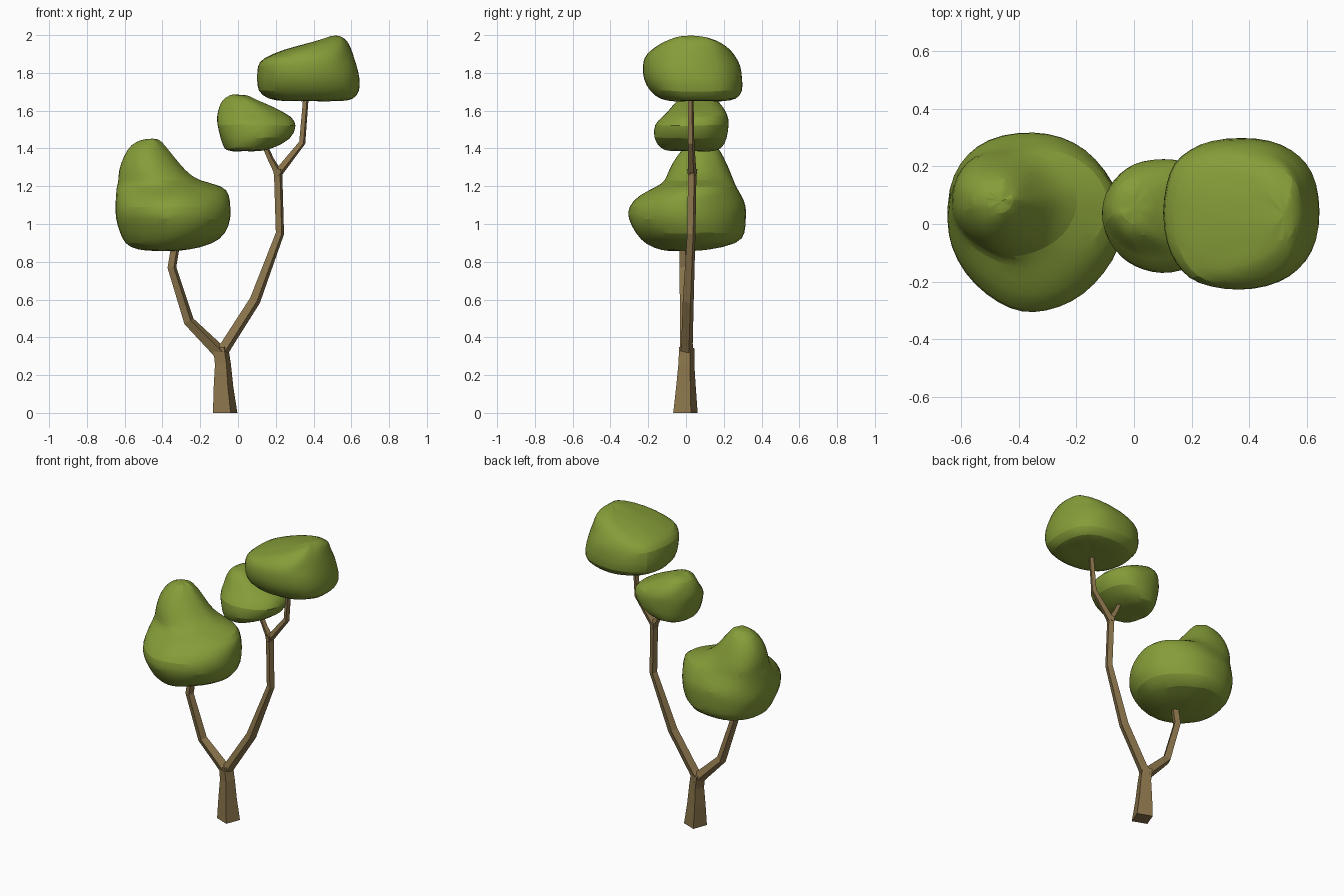
import bpy, bmesh, math, random
from mathutils import Vector

random.seed(4)


def material(name, rgb):
    m = bpy.data.materials.new(name)
    m.diffuse_color = (*rgb, 1)
    return m


LEAF = material("leaf_green", (0.235, 0.335, 0.04))
BARK = material("bark_brown", (0.255, 0.175, 0.07))


def finish(bm, name, mat):
    bmesh.ops.recalc_face_normals(bm, faces=bm.faces)
    me = bpy.data.meshes.new(name)
    bm.to_mesh(me)
    bm.free()
    me.materials.append(mat)
    ob = bpy.data.objects.new(name, me)
    bpy.context.collection.objects.link(ob)
    return ob


def skin_rings(bm, rings):
    for a, b in zip(rings, rings[1:]):
        n = len(a)
        for i in range(n):
            bm.faces.new((a[i], a[(i + 1) % n], b[(i + 1) % n], b[i]))


def limb(name, path):
    """Four-sided tapering limb through (x, y, z, width) points."""
    bm = bmesh.new()
    pts = [Vector(p[:3]) for p in path]
    ref = Vector((math.cos(math.radians(-21)), math.sin(math.radians(-21)), 0))
    rings = []
    for i, p in enumerate(pts):
        t = Vector((0, 0, 0))
        if i > 0:
            t += (p - pts[i - 1]).normalized()
        if i < len(pts) - 1:
            t += (pts[i + 1] - p).normalized()
        t = Vector((0, 0, 1)) if i == 0 and p.z == 0 else t.normalized()
        u = (ref - t * ref.dot(t)).normalized()
        v = t.cross(u)
        h = path[i][3] / 2
        rings.append([bm.verts.new(p + u * h * a + v * h * b)
                      for a, b in ((1, 1), (-1, 1), (-1, -1), (1, -1))])
    skin_rings(bm, rings)
    bm.faces.new(rings[0])
    bm.faces.new(rings[-1])
    return finish(bm, name, BARK)


def foliage(name, bottom, sections, top, power, jitter=0.006, n=20):
    """Lumpy crown lofted through (z, x0, x1, y0, y1) sections;
    power is the squareness of each plan quadrant."""
    bm = bmesh.new()
    rings = []
    for z, x0, x1, y0, y1 in sections:
        ring = []
        for i in range(n):
            a = 2 * math.pi * i / n
            c, s = math.cos(a), math.sin(a)
            e = 2 / power[int(4 * i / n)]
            x = (x0 + x1) / 2 + math.copysign(abs(c) ** e, c) * (x1 - x0) / 2 * 1.015
            y = (y0 + y1) / 2 + math.copysign(abs(s) ** e, s) * (y1 - y0) / 2 * 1.015
            j = [random.uniform(-jitter, jitter) for _ in range(3)]
            ring.append(bm.verts.new((x + j[0], y + j[1], z + j[2])))
        rings.append(ring)
    skin_rings(bm, rings)
    for pole, ring in ((bottom, rings[0]), (top, rings[-1])):
        v = bm.verts.new(pole)
        for i in range(n):
            bm.faces.new((ring[i], ring[(i + 1) % n], v))
    ob = finish(bm, name, LEAF)
    ob.modifiers.new("round", "SUBSURF").levels = 1
    ob.modifiers["round"].render_levels = 1
    bpy.context.view_layer.objects.active = ob
    ob.select_set(True)
    bpy.ops.object.shade_smooth_by_angle(angle=math.radians(30))
    ob.select_set(False)


# Trunk and forked branches
limb("trunk", [(-0.068, -0.003, 0, 0.1), (-0.077, 0, 0.14, 0.08),
               (-0.08, 0.002, 0.26, 0.065), (-0.092, 0.004, 0.345, 0.062)])
limb("left_branch", [(-0.085, 0.004, 0.31, 0.055), (-0.13, 0.003, 0.355, 0.05),
                     (-0.26, -0.003, 0.485, 0.042), (-0.35, -0.012, 0.77, 0.036),
                     (-0.325, -0.012, 0.92, 0.034)])
limb("right_branch", [(-0.095, 0.004, 0.31, 0.055), (-0.06, 0.005, 0.36, 0.046),
                      (0.09, 0.012, 0.595, 0.044), (0.222, 0.028, 0.95, 0.034),
                      (0.213, 0.033, 1.25, 0.034), (0.213, 0.033, 1.29, 0.042)])
limb("upper_branch", [(0.205, 0.033, 1.26, 0.034), (0.34, 0.027, 1.43, 0.026),
                      (0.362, 0.025, 1.70, 0.022)])
limb("short_twig", [(0.22, 0.033, 1.26, 0.034), (0.175, 0.033, 1.34, 0.024),
                    (0.13, 0.033, 1.44, 0.022)])

# Foliage crowns
foliage("left_crown", (-0.40, -0.02, 0.855), [
    (0.862, -0.54, -0.26, -0.13, 0.12), (0.895, -0.60, -0.13, -0.21, 0.28),
    (0.95, -0.625, -0.06, -0.27, 0.31), (1.03, -0.65, -0.04, -0.31, 0.315),
    (1.09, -0.65, -0.04, -0.31, 0.32), (1.15, -0.645, -0.045, -0.25, 0.295),
    (1.20, -0.64, -0.07, -0.15, 0.27), (1.225, -0.635, -0.21, -0.11, 0.255),
    (1.28, -0.63, -0.28, -0.09, 0.235), (1.36, -0.605, -0.34, -0.05, 0.20),
    (1.42, -0.56, -0.385, 0.0, 0.16), (1.448, -0.51, -0.42, 0.04, 0.12)],
    (-0.46, 0.08, 1.452), (1.9, 2.5, 1.8, 1.8))
foliage("middle_crown", (0.05, 0.03, 1.39), [
    (1.385, -0.04, 0.10, -0.09, 0.14), (1.395, -0.07, 0.17, -0.14, 0.19),
    (1.45, -0.09, 0.285, -0.17, 0.22), (1.53, -0.11, 0.315, -0.17, 0.23),
    (1.57, -0.11, 0.29, -0.12, 0.225), (1.62, -0.10, 0.19, -0.08, 0.20),
    (1.66, -0.08, 0.10, -0.04, 0.16), (1.682, -0.045, 0.05, 0.0, 0.12)],
    (0.0, 0.06, 1.685), (2.2, 2.1, 2.1, 2.2))
foliage("top_crown", (0.38, 0.05, 1.655), [
    (1.648, 0.25, 0.54, -0.07, 0.20), (1.66, 0.16, 0.61, -0.14, 0.265),
    (1.70, 0.105, 0.645, -0.19, 0.30), (1.77, 0.10, 0.645, -0.225, 0.30),
    (1.84, 0.10, 0.625, -0.23, 0.29), (1.88, 0.13, 0.61, -0.22, 0.265),
    (1.92, 0.235, 0.60, -0.19, 0.235), (1.96, 0.40, 0.585, -0.13, 0.19),
    (1.99, 0.48, 0.56, -0.05, 0.12)],
    (0.52, 0.03, 2.0), (2.4, 2.5, 2.5, 2.4))
